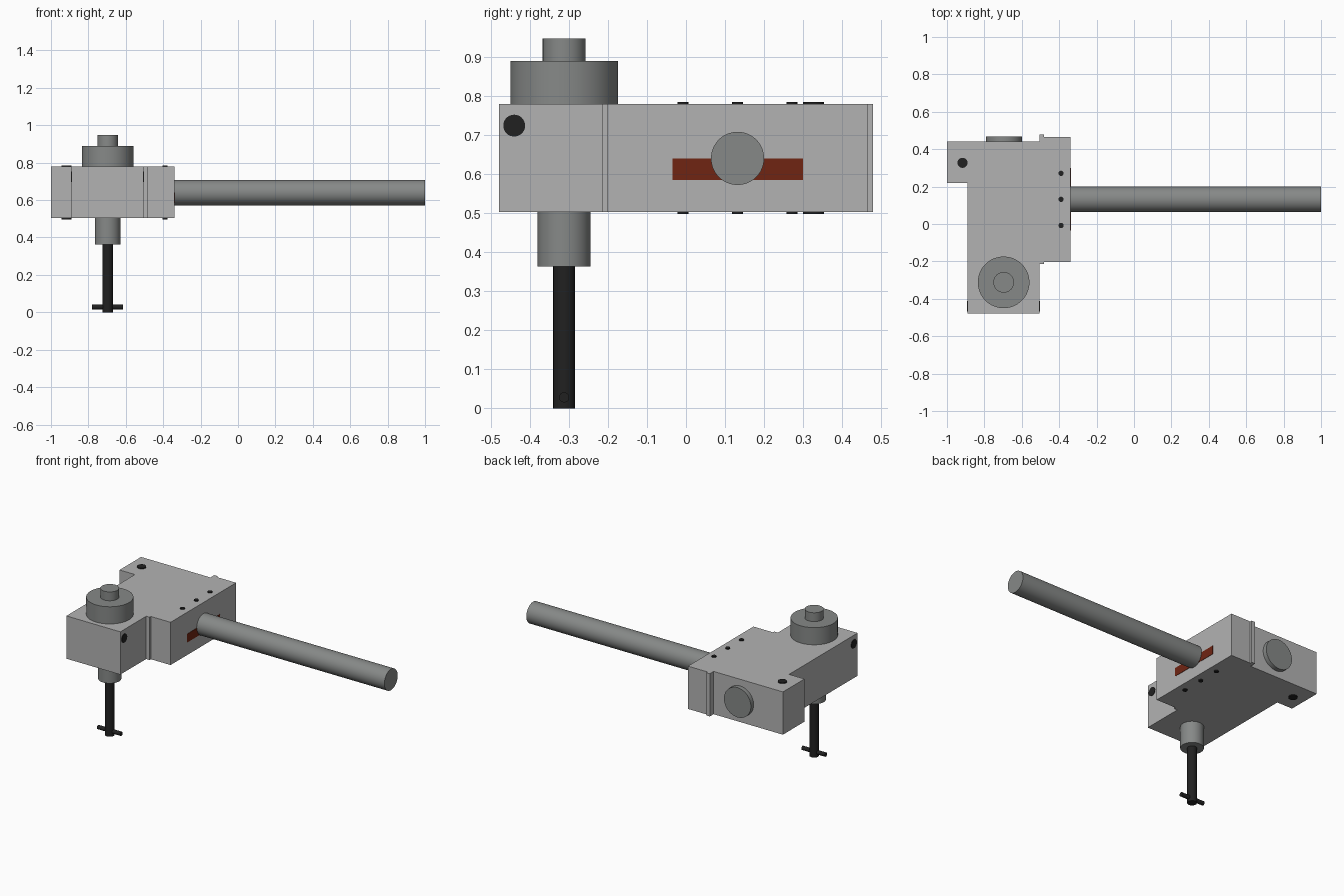
import bpy, bmesh
from mathutils import Vector

if "Cube" in bpy.data.objects:
    bpy.data.objects.remove(bpy.data.objects["Cube"])


def material(name, rgb):
    m = bpy.data.materials.new(name)
    m.diffuse_color = (*rgb, 1)
    m.use_nodes = True
    m.node_tree.nodes["Principled BSDF"].inputs["Base Color"].default_value = m.diffuse_color
    return m


BLACK = material("black_steel", (0.015, 0.015, 0.015))
RED = material("rust_red", (0.16, 0.018, 0.006))
GREY = material("dark_grey", (0.24, 0.25, 0.245))
LIGHT = material("light_grey", (0.45, 0.45, 0.45))


def rod(name, start, end, radius, mat, sides=64):
    """Capped cylinder between two points."""
    a, b = Vector(start), Vector(end)
    bpy.ops.mesh.primitive_cylinder_add(vertices=sides, radius=radius,
                                        depth=(b - a).length, location=(a + b) / 2)
    o = bpy.context.object
    o.name = name
    o.rotation_euler = (b - a).to_track_quat('Z', 'Y').to_euler()
    o.data.materials.append(mat)
    bpy.ops.object.shade_smooth_by_angle()
    return o


BOTTOM, TOP = 0.503, 0.779

# Main body: plan outline extruded upwards
outline = [(-1, 0.44), (-1, 0.22), (-0.89, 0.22), (-0.89, -0.479), (-0.505, -0.479),
           (-0.505, -0.215), (-0.48, -0.215), (-0.48, -0.202), (-0.34, -0.202),
           (-0.34, 0.466), (-0.48, 0.466), (-0.48, 0.479), (-0.505, 0.479), (-0.505, 0.44)]
bm = bmesh.new()
base = bm.faces.new([bm.verts.new((x, y, BOTTOM)) for x, y in outline])
ext = bmesh.ops.extrude_face_region(bm, geom=[base])
bmesh.ops.translate(bm, vec=(0, 0, TOP - BOTTOM),
                    verts=[v for v in ext["geom"] if isinstance(v, bmesh.types.BMVert)])
bmesh.ops.recalc_face_normals(bm, faces=bm.faces)
mesh = bpy.data.meshes.new("body")
bm.to_mesh(mesh)
bm.free()
body = bpy.data.objects.new("body", mesh)
body.data.materials.append(LIGHT)
bpy.context.collection.objects.link(body)

# Long bar and the round plug on the back
rod("long_bar", (-0.36, 0.132, 0.64), (1, 0.132, 0.64), 0.068, GREY)
rod("back_plug", (-0.695, 0.42, 0.64), (-0.695, 0.468, 0.64), 0.096, GREY)

# Red slot insert behind the bar
bpy.ops.mesh.primitive_cube_add(size=1, location=(-0.348, 0.132, 0.6125))
slot = bpy.context.object
slot.name = "slot_insert"
slot.scale = (0.02, 0.334, 0.055)
slot.data.materials.append(RED)

# Clamp screw stack: cap, knob, collar, spindle
CX, CY = -0.697, -0.312
for name, z0, z1, r, mat in [("knob_cap", 0.88, 0.947, 0.055, GREY),
                             ("knob", TOP - 0.01, 0.89, 0.138, GREY),
                             ("collar", 0.363, BOTTOM + 0.01, 0.068, GREY),
                             ("spindle", 0, 0.38, 0.028, BLACK)]:
    rod(name, (CX, CY, z0), (CX, CY, z1), r, mat)

# Cross handle through the spindle foot
rod("cross_handle", (CX - 0.083, CY, 0.028), (CX + 0.083, CY, 0.028), 0.013, BLACK, 32)

# Pins passing right through the body
PROUD = 0.006
for name, x, y, r in [("corner_pin", -0.917, 0.327, 0.027),
                      ("slot_pin_back", -0.39, 0.271, 0.014),
                      ("slot_pin_middle", -0.39, 0.132, 0.014),
                      ("slot_pin_front", -0.39, -0.008, 0.014)]:
    rod(name, (x, y, BOTTOM - PROUD), (x, y, TOP + PROUD), r, BLACK, 32)
rod("side_pin", (-0.893, -0.44, 0.724), (-0.502, -0.44, 0.724), 0.028, BLACK, 32)
